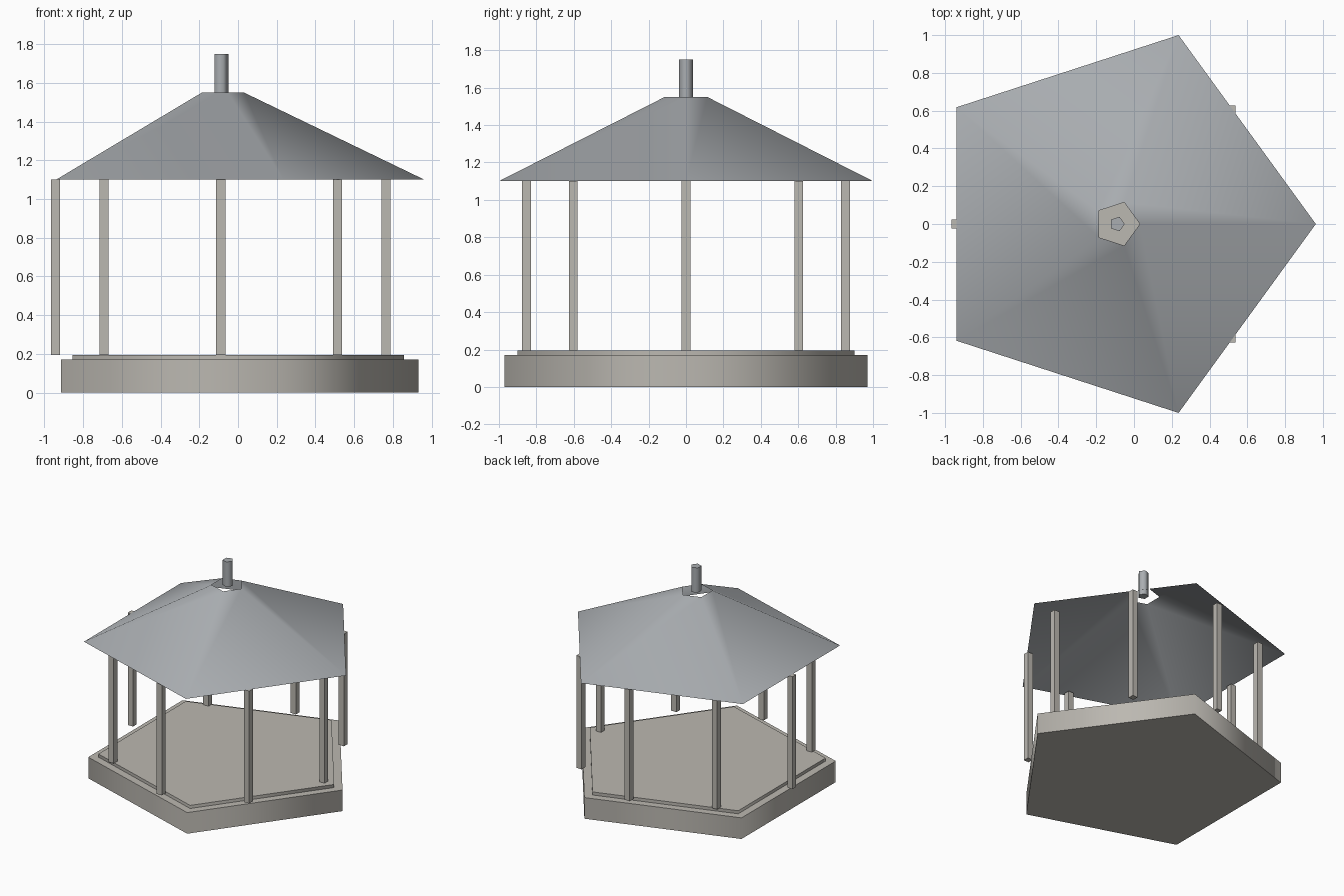
import bpy, bmesh
from math import sin, cos, tau, radians

if "Cube" in bpy.data.objects:
    bpy.data.objects.remove(bpy.data.objects["Cube"])

CX = -0.089  # shared axis of the pentagon parts and the ring of posts


def material(name, rgb):
    m = bpy.data.materials.new(name)
    m.diffuse_color = (*rgb, 1)
    m.use_nodes = True
    m.node_tree.nodes["Principled BSDF"].inputs["Base Color"].default_value = m.diffuse_color
    return m


stone = material("warm_stone", (0.50, 0.48, 0.44))
slate = material("cool_slate", (0.40, 0.42, 0.44))


def pentagon(name, r0, r1, z0, z1, mat, capped=True):
    """Five-sided prism or frustum with one corner towards +x."""
    bm = bmesh.new()
    low, high = [[bm.verts.new((r * cos(i * tau / 5), r * sin(i * tau / 5), z))
                  for i in range(5)] for r, z in ((r0, 0), (r1, z1 - z0))]
    for i in range(5):
        j = (i + 1) % 5
        bm.faces.new((low[i], low[j], high[j], high[i]))
    if capped:
        bm.faces.new(low[::-1])
        bm.faces.new(high)
    mesh = bpy.data.meshes.new(name)
    bm.to_mesh(mesh)
    bm.free()
    mesh.materials.append(mat)
    ob = bpy.data.objects.new(name, mesh)
    ob.location = (CX, 0, z0)
    bpy.context.collection.objects.link(ob)
    # Sides blend round the corners, caps stay crisp
    bpy.ops.object.select_all(action='DESELECT')
    ob.select_set(True)
    bpy.context.view_layer.objects.active = ob
    bpy.ops.object.shade_smooth_by_angle(angle=radians(80))
    return ob


# Stepped base
pentagon("base", 1.02, 1.02, 0.0, 0.17, stone)
pentagon("floor", 0.946, 0.946, 0.17, 0.195, stone)

# Open roof shell and finial
pentagon("roof", 1.0515, 0.12, 1.10, 1.55, slate, capped=False)
pentagon("finial", 0.04, 0.04, 1.55, 1.75, slate)

# Ring of eight square posts, all aligned to the axes
for i in range(8):
    a = i * tau / 8
    bpy.ops.mesh.primitive_cube_add(
        size=1, location=(CX + 0.853 * cos(a), 0.853 * sin(a), 0.6475))
    post = bpy.context.object
    post.name = f"post_{i + 1}"
    post.scale = (0.047, 0.047, 0.905)
    post.data.materials.append(stone)
